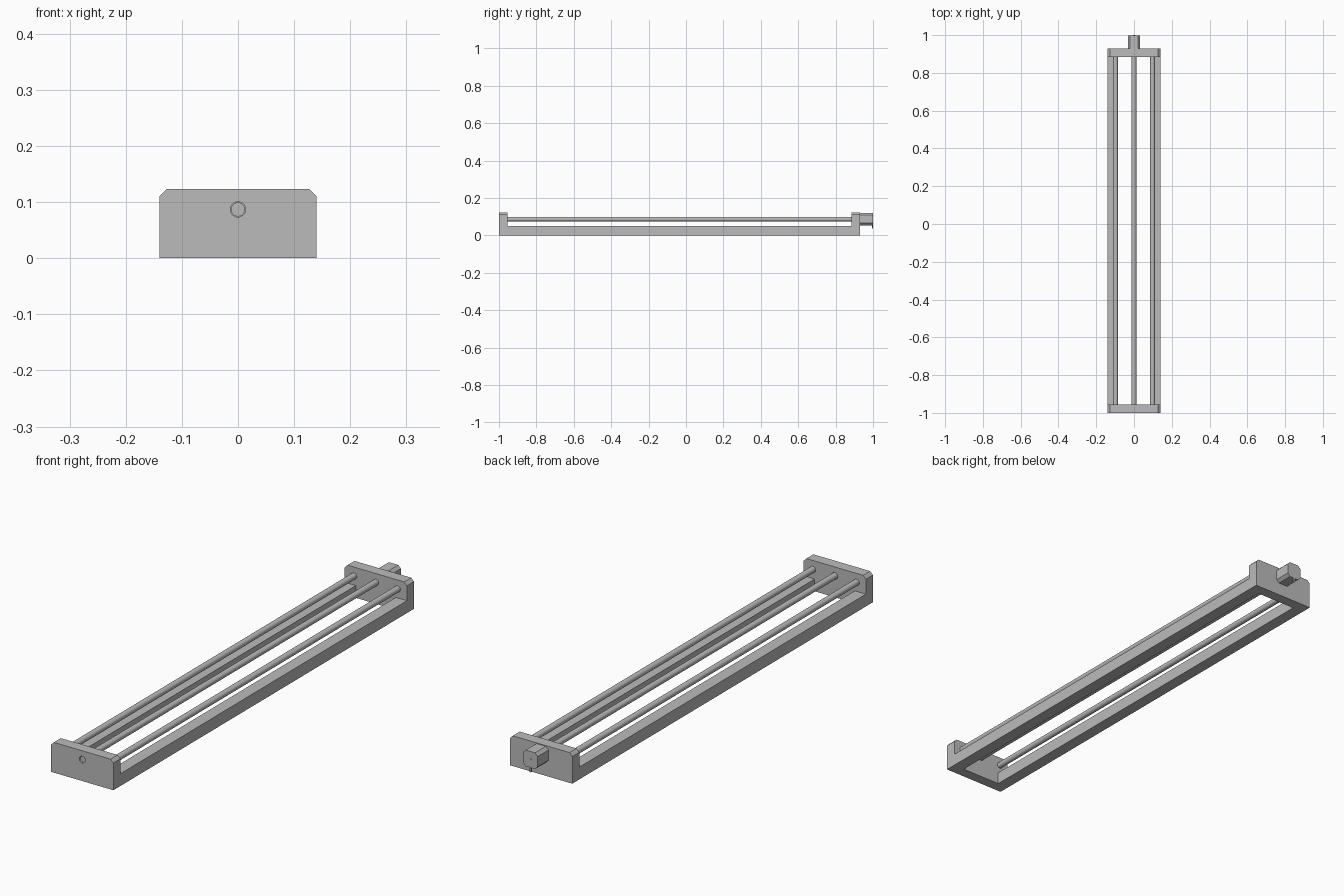
import bpy, bmesh
from math import radians
from mathutils import Matrix

cube = bpy.data.objects.get("Cube")
if cube:
    bpy.data.objects.remove(cube, do_unlink=True)

grey = bpy.data.materials.new("machined grey")
grey.use_nodes = True
colour = (0.5, 0.5, 0.5, 1)
grey.diffuse_color = colour
grey.node_tree.nodes["Principled BSDF"].inputs["Base Color"].default_value = colour

ROD_Z = 0.087
ROD_X = 0.098


def finish(bm, name):
    bmesh.ops.recalc_face_normals(bm, faces=bm.faces)
    mesh = bpy.data.meshes.new(name)
    bm.to_mesh(mesh)
    bm.free()
    mesh.materials.append(grey)
    ob = bpy.data.objects.new(name, mesh)
    bpy.context.collection.objects.link(ob)
    return ob


def extrude(name, profile, y0, y1):
    """Extrude an (x, z) outline along y."""
    bm = bmesh.new()
    face = bm.faces.new([bm.verts.new((x, y0, z)) for x, z in profile])
    geom = bmesh.ops.extrude_face_region(bm, geom=[face])["geom"]
    verts = [v for v in geom if isinstance(v, bmesh.types.BMVert)]
    bmesh.ops.translate(bm, verts=verts, vec=(0, y1 - y0, 0))
    return finish(bm, name)


def box(name, x0, x1, y0, y1, z0, z1):
    return extrude(name, [(x0, z0), (x1, z0), (x1, z1), (x0, z1)], y0, y1)


def rod(name, x, r, y0, y1):
    bm = bmesh.new()
    place = Matrix.Translation((x, (y0 + y1) / 2, ROD_Z)) @ Matrix.Rotation(radians(90), 4, "X")
    bmesh.ops.create_cone(bm, cap_ends=True, segments=32, radius1=r, radius2=r,
                          depth=y1 - y0, matrix=place)
    ob = finish(bm, name)
    bpy.ops.object.select_all(action="DESELECT")
    ob.select_set(True)
    bpy.context.view_layer.objects.active = ob
    bpy.ops.object.shade_smooth_by_angle(angle=radians(30))
    return ob


# End plates with clipped top corners
w, h, c = 0.14, 0.123, 0.0125
plate = [(-w, 0), (w, 0), (w, h - c), (w - c, h), (c - w, h), (-w, h - c)]
front_plate = extrude("front_plate", plate, -1, -0.955)
extrude("back_plate", plate, 0.885, 0.93)

# Bearing hole in the front plate
cutter = rod("bearing_hole_cutter", 0, 0.0135, -1.02, -0.94)
cutter.hide_render = True
cutter.hide_set(True)
hole = front_plate.modifiers.new("bearing_hole", "BOOLEAN")
hole.object = cutter
hole.operation = "DIFFERENCE"
hole.solver = "EXACT"

# Side rails and guide rods
for side, s in (("left", 1), ("right", -1)):
    x0, x1 = sorted((s * 0.09, s * w))
    box(side + "_rail", x0, x1, -0.955, 0.885, 0, 0.05)
    rod(side + "_guide_rod", s * ROD_X, 0.0125, -0.96, 0.89)

# Drive screw resting in the bearing hole
rod("drive_screw", 0, 0.0125, -0.995, 0.89)

# Motor with clipped corners, rear shaft and cable pin
a, b = 0.033, 0.021
motor = [(-b, -a), (b, -a), (a, -b), (a, b), (b, a), (-b, a), (-a, b), (-a, -b)]
extrude("motor", [(x, z + ROD_Z) for x, z in motor], 0.93, 0.999)
rod("motor_shaft", 0, 0.004, 0.99, 1)
box("motor_cable_pin", -0.003, 0.003, 0.994, 1, 0.036, 0.056)
